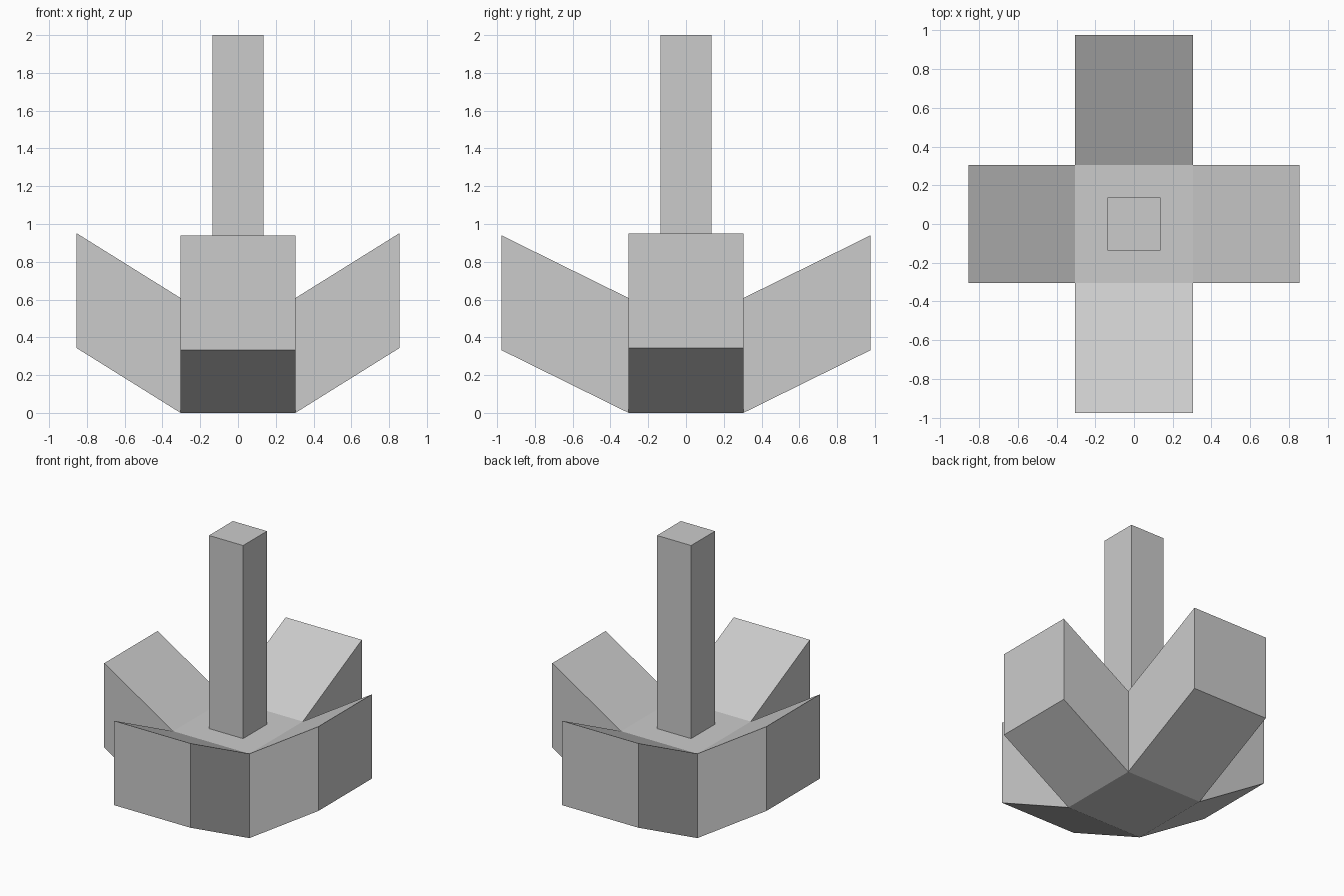
import bpy, bmesh
from mathutils import Vector

if "Cube" in bpy.data.objects:
    bpy.data.objects.remove(bpy.data.objects["Cube"])

HUB = 0.608          # edge length of the central cube
POST = 0.272         # width of the upright post
REACH = {0: (0.55, 0.343), 1: (0.673, 0.332)}   # axis: (outward, rise)

bm = bmesh.new()

# Central hub cube standing on the ground
bmesh.ops.create_cube(bm, size=HUB)
bmesh.ops.translate(bm, verts=bm.verts, vec=(0, 0, HUB / 2))
bm.normal_update()
sides = [(f, f.normal.copy()) for f in bm.faces if abs(f.normal.z) < 0.5]
top = next(f for f in bm.faces if f.normal.z > 0.5)


def extrude(face, offset):
    """Pull a face outwards along an offset, leaving no inner face."""
    end = bmesh.ops.extrude_discrete_faces(bm, faces=[face])["faces"][0]
    bmesh.ops.translate(bm, verts=end.verts, vec=offset)


# Upright post rising from the hub
bmesh.ops.inset_region(bm, faces=[top], thickness=(HUB - POST) / 2,
                       use_boundary=True, use_even_offset=True)
extrude(top, Vector((0, 0, 2 - HUB)))

# Four slanted arms
for face, normal in sides:
    out, rise = REACH[0 if abs(normal.x) > 0.5 else 1]
    extrude(face, normal * out + Vector((0, 0, rise)))

bmesh.ops.recalc_face_normals(bm, faces=bm.faces)
mesh = bpy.data.meshes.new("post_with_four_arms")
bm.to_mesh(mesh)
bm.free()
bpy.context.collection.objects.link(bpy.data.objects.new("post_with_four_arms", mesh))
